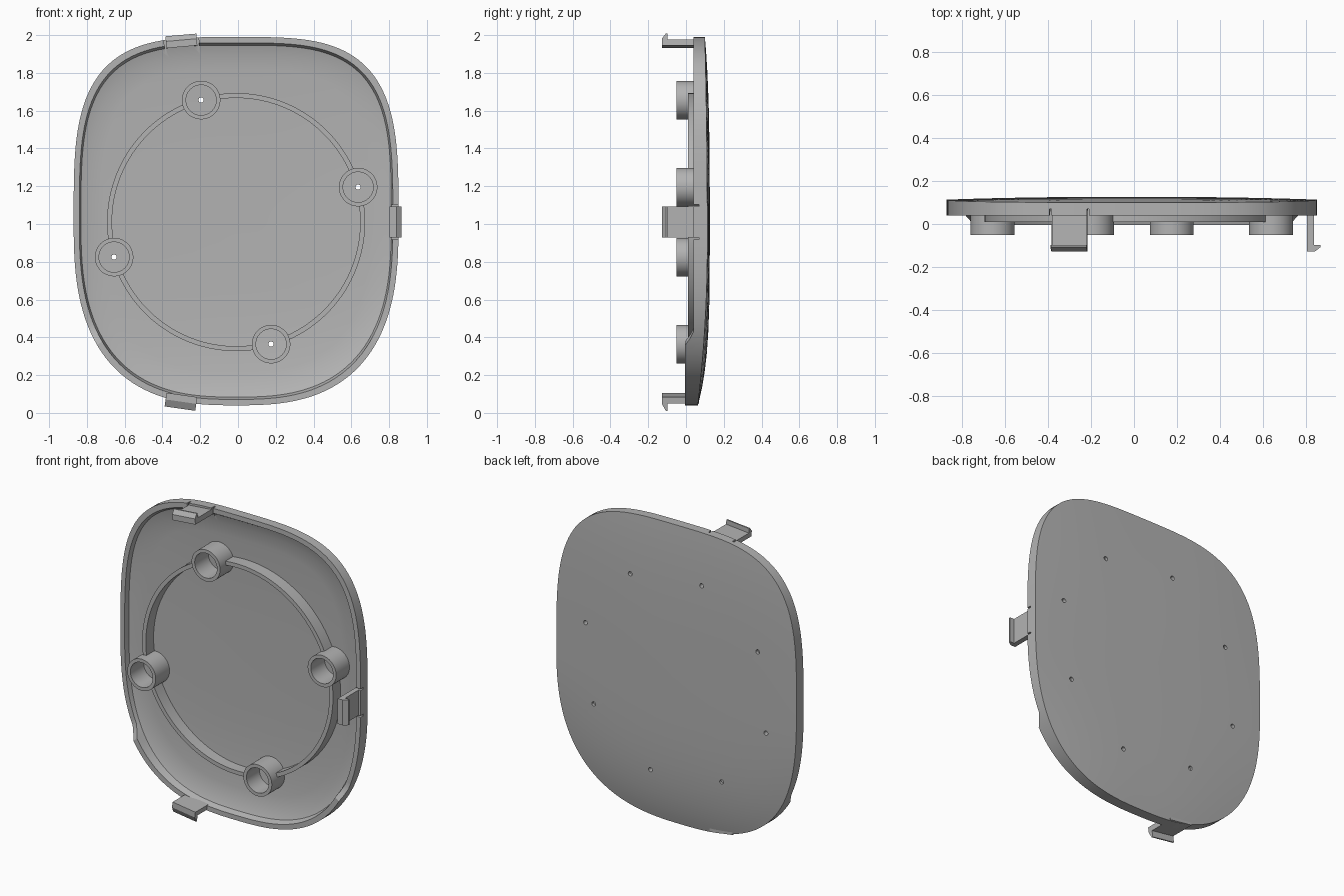
import bpy, bmesh
from math import sin, cos, pi, radians
from mathutils import Vector, Matrix

cube = bpy.data.objects.get("Cube")
if cube:
    bpy.data.objects.remove(cube)

grey = bpy.data.materials.new("plain_grey")
grey.use_nodes = True
grey.diffuse_color = (0.45, 0.45, 0.45, 1)
grey.node_tree.nodes["Principled BSDF"].inputs["Base Color"].default_value = (0.45, 0.45, 0.45, 1)

CX, CZ = -0.01, 1.015      # plate centre
HX, HZ = 0.86, 0.975       # plate half sizes
RING_Z = 1.01
BOSS_R = 0.672


def finish(name, bm):
    bmesh.ops.recalc_face_normals(bm, faces=bm.faces)
    mesh = bpy.data.meshes.new(name)
    bm.to_mesh(mesh)
    bm.free()
    mesh.materials.append(grey)
    obj = bpy.data.objects.new(name, mesh)
    bpy.context.collection.objects.link(obj)
    return obj


def smooth(obj):
    bpy.ops.object.select_all(action='DESELECT')
    obj.select_set(True)
    bpy.context.view_layer.objects.active = obj
    bpy.ops.object.shade_smooth_by_angle(angle=radians(30))


def bridge(bm, a, b, closed=True):
    n = len(a)
    for i in range(n if closed else n - 1):
        j = (i + 1) % n
        bm.faces.new((a[i], a[j], b[j], b[i]))


def outline(t):
    # rounded-square outline, rounder in its lower half
    n = 3.5 if sin(t) > 0 else 2.7
    c, s = cos(t), sin(t)
    k = (abs(c) ** n + abs(s) ** n) ** (-1 / n)
    return c * k * HX, s * k * HZ


def back_y(s, z):
    # gently domed back that falls away toward the bottom edge
    d = (z - 0.9) / 1.0
    edge = 0.113 - (0.068 if d < 0 else 0.011) * d * d
    return edge + (0.126 - edge) * (1 - s ** 2.5)


def rim_y(z):
    # lower lip stands further forward
    f = min(1, max(0, (z - 0.37) / 0.04))
    return -0.005 + 0.045 * f


# Domed shell: back, outer wall, rim, inner wall and floor
bm = bmesh.new()
N = 160
pts = [outline(2 * pi * i / N) for i in range(N)]


def loop(s, depth):
    return [bm.verts.new((CX + x * s, depth(s, CZ + z * s), CZ + z * s)) for x, z in pts]


def floor_y(s, z):
    return back_y(s, z) - 0.03


steps = [0.15, 0.3, 0.45, 0.6, 0.72, 0.82, 0.9, 0.96, 1.0]
loops = [loop(s, back_y) for s in steps]
loops.append([bm.verts.new((v.co.x, rim_y(v.co.z), v.co.z)) for v in loops[-1]])
loops.append([bm.verts.new((CX + x * 0.965, rim_y(CZ + z), CZ + z * 0.968)) for x, z in pts])
loops.append(loop(0.955, lambda s, z: floor_y(s, z) - 0.012))
loops += [loop(s, floor_y) for s in reversed(steps[:7])]
for a, b in zip(loops, loops[1:]):
    bridge(bm, a, b)
for end, y in ((loops[0], back_y(0, CZ)), (loops[-1], floor_y(0, CZ))):
    mid = bm.verts.new((CX, y, CZ))
    for i in range(N):
        bm.faces.new((mid, end[i], end[(i + 1) % N]))
shell = finish("cover_shell", bm)

# Cutters: eight pin holes and the slots beside two of the clips
cut = bmesh.new()
boss_angles = [radians(16 + 90 * k) for k in range(4)]


def hole(angle, y0, y1):
    place = Matrix.Translation((CX + BOSS_R * cos(angle), (y0 + y1) / 2, RING_Z + BOSS_R * sin(angle)))
    bmesh.ops.create_cone(cut, cap_ends=True, segments=16, radius1=0.014, radius2=0.014,
                          depth=y1 - y0, matrix=place @ Matrix.Rotation(pi / 2, 4, 'X'))


for a in boss_angles:
    hole(a, 0.0, 0.2)
    hole(a + pi / 4, 0.1, 0.2)

clips = [("right_side", 0.803, 1.01, 0, 0.063), ("top", -0.297, 1.938, 95, 0.063),
         ("bottom", -0.297, 0.095, 262, 0.073)]
HALF = 0.082
for _, x, z, deg, _ in clips[:2]:
    turn = Matrix.Rotation(-radians(deg), 4, 'Y')
    for side in (-1, 1):
        m = (Matrix.Translation((x, 0.045, z)) @ turn
             @ Matrix.Translation((0.03, 0, side * (HALF + 0.005)))
             @ Matrix.Diagonal((0.12, 0.05, 0.01, 1)))
        bmesh.ops.create_cube(cut, size=1, matrix=m)
cutter = finish("cutter", cut)
cutter.hide_render = True
mod = shell.modifiers.new("holes", 'BOOLEAN')
mod.operation = 'DIFFERENCE'
mod.solver = 'EXACT'
mod.object = cutter
bpy.context.view_layer.update()
deps = bpy.context.evaluated_depsgraph_get()
result = bpy.data.meshes.new_from_object(shell.evaluated_get(deps))
shell.modifiers.clear()
shell.data = result
bpy.data.objects.remove(cutter)
smooth(shell)

# Round hollow bosses
for k, a in enumerate(boss_angles):
    bm = bmesh.new()
    bx, bz = CX + BOSS_R * cos(a), RING_Z + BOSS_R * sin(a)
    rings = []
    for r, y in ((0.102, 0.1), (0.102, -0.05), (0.08, -0.05), (0.08, 0.1)):
        rings.append([bm.verts.new((bx + r * cos(2 * pi * i / 48), y, bz + r * sin(2 * pi * i / 48)))
                      for i in range(48)])
    for i in range(4):
        bridge(bm, rings[i], rings[(i + 1) % 4])
    smooth(finish(f"boss_{k + 1}", bm))

# Ring rib, in four arcs between the bosses
for k, a in enumerate(boss_angles):
    bm = bmesh.new()
    arcs = []
    for r, y in ((0.683, 0.1), (0.683, 0.01), (0.657, 0.01), (0.657, 0.1)):
        row = []
        for i in range(33):
            t = a + radians(7.7 + 74.6 * i / 32)
            row.append(bm.verts.new((CX + r * cos(t), y, RING_Z + r * sin(t))))
        arcs.append(row)
    for i in range(4):
        bridge(bm, arcs[i], arcs[(i + 1) % 4], closed=False)
    for i in (0, -1):
        bm.faces.new([row[i] for row in arcs])
    smooth(finish(f"ring_rib_{k + 1}", bm))

# Snap clips: a flat arm ending in an outward hook
for name, x, z, deg, hook in clips:
    a = radians(deg)
    out, along = Vector((cos(a), 0, sin(a))), Vector((-sin(a), 0, cos(a)))
    profile = [(0.07, 0), (-0.128, 0), (-0.128, 0.036), (-0.107, hook),
               (-0.098, hook), (-0.098, 0.033), (0.07, 0.033)]
    bm = bmesh.new()
    ends = [[bm.verts.new(Vector((x, y, z)) + out * o + along * w) for y, o in profile]
            for w in (-HALF, HALF)]
    bridge(bm, *ends)
    for e in ends:
        bm.faces.new(e)
    finish(f"{name}_clip", bm)
